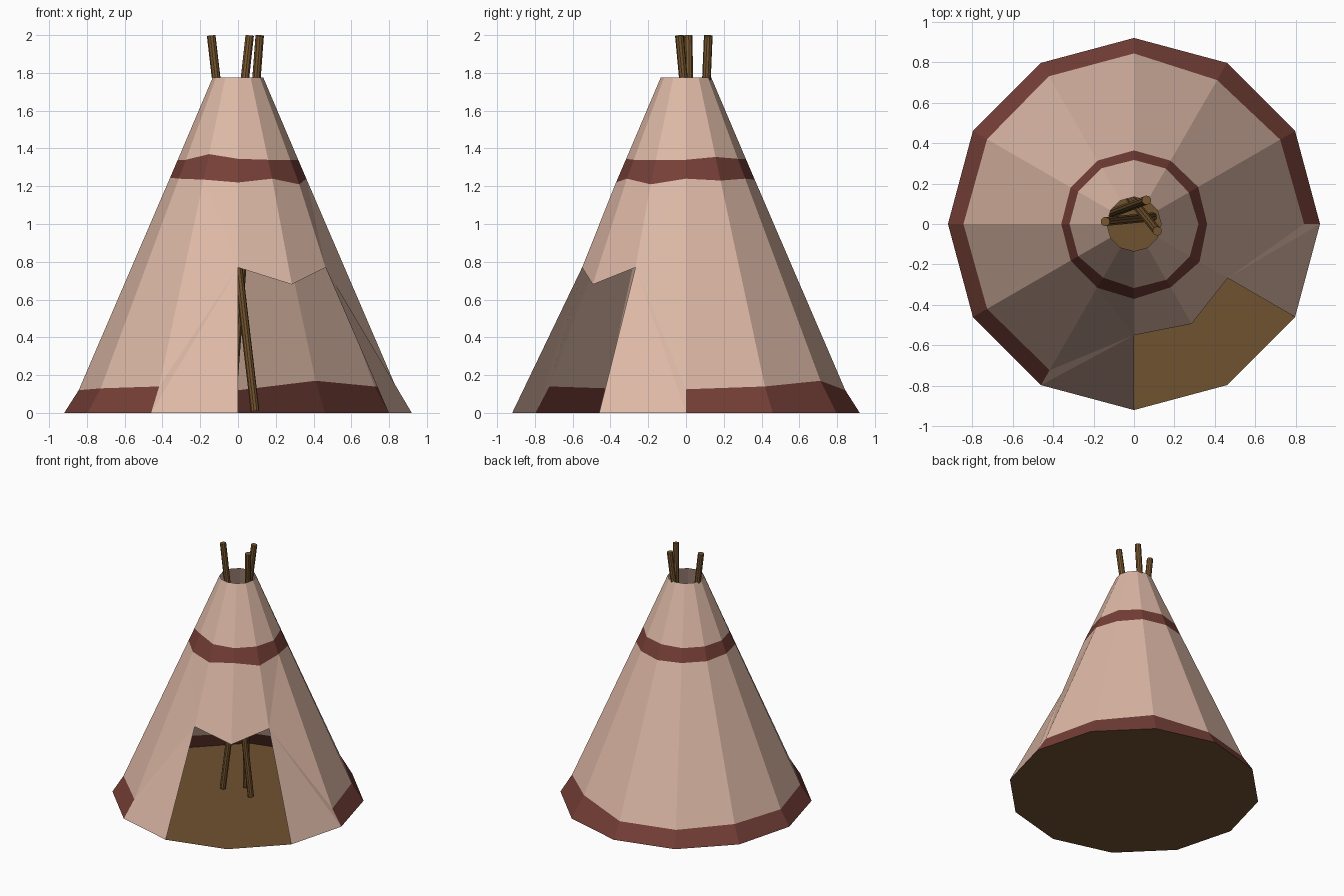
import bpy, bmesh
from math import cos, sin, radians
from mathutils import Vector

if "Cube" in bpy.data.objects:
    bpy.data.objects.remove(bpy.data.objects["Cube"])

N = 12


def material(name, rgb):
    m = bpy.data.materials.new(name)
    m.diffuse_color = (*rgb, 1)
    m.use_nodes = True
    m.node_tree.nodes["Principled BSDF"].inputs["Base Color"].default_value = m.diffuse_color
    return m


canvas = material("canvas", (0.72, 0.48, 0.38))
red = material("red_paint", (0.18, 0.05, 0.038))
wood = material("wood", (0.19, 0.095, 0.03))
earth = material("floor_brown", (0.16, 0.085, 0.03))


def finish(bm, name, mats):
    me = bpy.data.meshes.new(name)
    bm.to_mesh(me)
    bm.free()
    for m in mats:
        me.materials.append(m)
    ob = bpy.data.objects.new(name, me)
    bpy.context.collection.objects.link(ob)
    return ob


def polar(k, r, z):
    a = radians(30 * k)
    return (r * cos(a), r * sin(a), z)


# tent cover: hand-painted uneven stripe heights, one per pole direction
HEM_Z = [.125, .14, .17, .12, .12, .13, .12, .13, .14]
LOW_Z = [1.24, 1.23, 1.24, 1.235, 1.24, 1.24, 1.245, 1.24, 1.235, 1.22, 1.24, 1.21]
HIGH_Z = [1.34, 1.355, 1.345, 1.345, 1.34, 1.34, 1.34, 1.34, 1.37, 1.345, 1.34, 1.34]
DOOR = {9: (.55, .77), 10: (.57, .68), 11: (.535, .77)}


def slope(z):
    return 0.895 - 0.43 * z


bm = bmesh.new()
base = [bm.verts.new(polar(k, .92, 0)) for k in range(N)]
hem = [bm.verts.new(polar(k, slope(z), z)) for k, z in enumerate(HEM_Z)]
low = [bm.verts.new(polar(k, slope(z), z)) for k, z in enumerate(LOW_Z)]
high = [bm.verts.new(polar(k, slope(z), z)) for k, z in enumerate(HIGH_Z)]
top = [bm.verts.new(polar(k, .134, 1.775)) for k in range(N)]
door = {k: bm.verts.new(polar(k, r, z)) for k, (r, z) in DOOR.items()}


def face(verts, mat=0):
    bm.faces.new(verts).material_index = mat


for k in range(N):
    n = (k + 1) % N
    face((low[k], low[n], high[n], high[k]), 1)
    face((high[k], high[n], top[n], top[k]))
    if k < 8:
        face((base[k], base[n], hem[n], hem[k]), 1)
        face((hem[k], hem[n], low[n], low[k]))
    elif k in (9, 10):
        face((door[k], door[n], low[n], low[k]))

# unpainted panels on both sides of the doorway
for side, jamb in ((8, 9), (0, 11)):
    d = door[jamb]
    for tri in ((base[side], base[jamb], d), (base[side], d, hem[side]),
                (hem[side], d, low[side]), (d, low[jamb], low[side])):
        face(tri)
bmesh.ops.recalc_face_normals(bm, faces=bm.faces)
finish(bm, "tent_cover", [canvas, red])

# floor
bm = bmesh.new()
bm.faces.new([bm.verts.new(polar(k, .92, 0)) for k in range(N)])
finish(bm, "floor", [earth])

# crossed poles
POLES = [((.09, .035, .01), (-.142, .012, 1.998)),
         ((-.16, .035, .01), (.062, .118, 1.998)),
         ((-.035, .15, .01), (.115, -.035, 1.998))]
for i, (a, b) in enumerate(POLES):
    a, b = Vector(a), Vector(b)
    bm = bmesh.new()
    bmesh.ops.create_cone(bm, cap_ends=True, segments=10, radius1=.023,
                          radius2=.023, depth=(b - a).length)
    ob = finish(bm, f"pole_{i + 1}", [wood])
    ob.location = (a + b) / 2
    ob.rotation_euler = (b - a).to_track_quat('Z', 'Y').to_euler()
